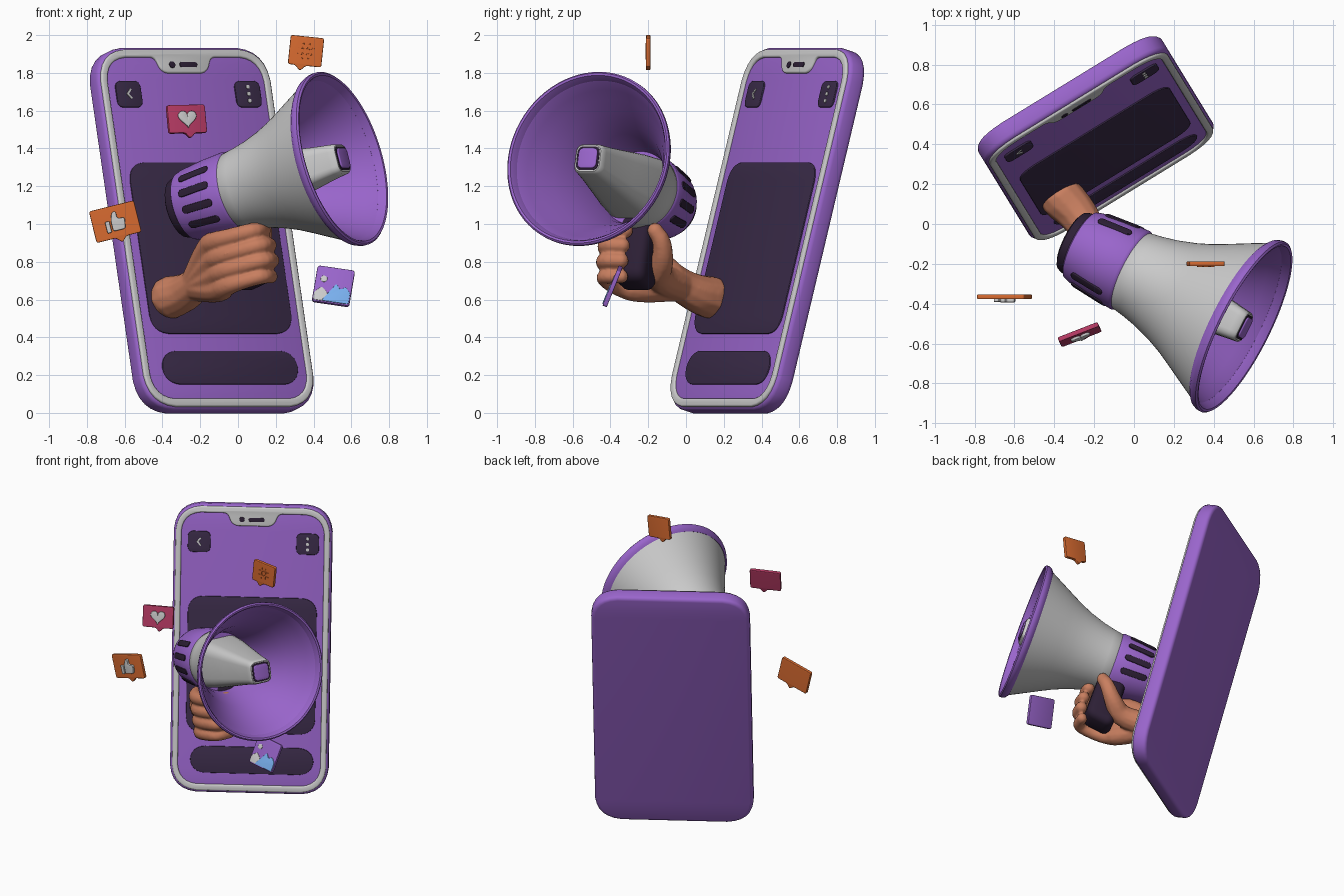
import bpy, bmesh, math
from mathutils import Matrix, Vector
from math import radians as rad, sin, cos, pi

if "Cube" in bpy.data.objects:
    bpy.data.objects.remove(bpy.data.objects["Cube"])

COLORS = dict(purple=(.32, .13, .6), dark=(.026, .014, .036), panel=(.042, .024, .065), skin=(.58, .21, .115),
              orange=(.69, .147, .03), brown=(.3, .1, .04), pink=(.48, .044, .13), blue=(.19, .43, .85))
T, R = Matrix.Translation, Matrix.Rotation


def finish(ob, color, M, angle=40):
    ob.matrix_world = M
    if color:
        m = bpy.data.materials.get(color) or bpy.data.materials.new(color)
        m.diffuse_color = (*COLORS[color], 1)
        m.use_nodes = True
        m.node_tree.nodes["Principled BSDF"].inputs["Base Color"].default_value = m.diffuse_color
        ob.data.materials.clear()
        ob.data.materials.append(m)
    bpy.ops.object.select_all(action='DESELECT')
    ob.select_set(True)
    bpy.context.view_layer.objects.active = ob
    bpy.ops.object.shade_smooth_by_angle(angle=rad(angle))
    return ob


def mesh_object(name, bm):
    me = bpy.data.meshes.new(name)
    bm.to_mesh(me)
    bm.free()
    ob = bpy.data.objects.new(name, me)
    bpy.context.collection.objects.link(ob)
    return ob


def rounded(pts, radii, n=7):
    """Polygon with softened corners; one radius or one per corner."""
    out, pts = [], [Vector(p) for p in pts]
    for i, p in enumerate(pts):
        r = radii[i] if isinstance(radii, tuple) else radii
        a, b = pts[i - 1] - p, pts[(i + 1) % len(pts)] - p
        pa = p + a.normalized() * min(r, a.length * .48)
        pb = p + b.normalized() * min(r, b.length * .48)
        mid = p * .83 + (pa + pb) * .085
        for k in range(n):
            t = k / (n - 1)
            out.append(pa * (1 - t) ** 2 + mid * 2 * t * (1 - t) + pb * t * t)
    return out


def rect(w, h, r, x=0, z=0):
    return rounded([(x - w / 2, z - h / 2), (x + w / 2, z - h / 2), (x + w / 2, z + h / 2), (x - w / 2, z + h / 2)], r)


def plate(name, loops, d0, d1, color, M, bevel=.004):
    """Filled outline in the local xz plane, from depth d0 to d1 towards the front."""
    cu = bpy.data.curves.new(name, 'CURVE')
    cu.dimensions, cu.fill_mode = '2D', 'BOTH'
    for loop in loops:
        s = cu.splines.new('POLY')
        s.points.add(len(loop) - 1)
        for p, q in zip(s.points, loop):
            p.co = (q[0], q[1], 0, 1)
        s.use_cyclic_u = True
    cu.extrude = (d1 - d0) / 2 - bevel
    cu.bevel_depth, cu.offset, cu.bevel_resolution = bevel, -bevel, 2
    tmp = bpy.data.objects.new(name + "_outline", cu)
    bpy.context.collection.objects.link(tmp)
    bpy.context.view_layer.update()
    bm = bmesh.new()
    bm.from_mesh(tmp.evaluated_get(bpy.context.evaluated_depsgraph_get()).to_mesh())
    bpy.data.objects.remove(tmp)
    bmesh.ops.remove_doubles(bm, verts=bm.verts, dist=.0002)
    bmesh.ops.recalc_face_normals(bm, faces=bm.faces)
    return finish(mesh_object(name, bm), color, M @ R(pi / 2, 4, 'X') @ T((0, 0, (d0 + d1) / 2)))


def loft(name, rings, color, M, closed=False, caps=(0, -1)):
    bm = bmesh.new()
    vs = [[bm.verts.new(p) for p in ring] for ring in rings]
    n = len(rings[0])
    for a, b in zip(vs, vs[1:] + (vs[:1] if closed else [])):
        for i in range(n):
            bm.faces.new((a[i], a[(i + 1) % n], b[(i + 1) % n], b[i]))
    if not closed:
        for c in caps:
            bm.faces.new(vs[c])
    bmesh.ops.recalc_face_normals(bm, faces=bm.faces)
    return finish(mesh_object(name, bm), color, M)


def lathe(name, prof, color, M, n=72, **kw):
    return loft(name, [[(x, r * cos(2 * pi * i / n), r * sin(2 * pi * i / n)) for i in range(n)]
                       for x, r in prof], color, M, **kw)


# Phone: body, bezel with notch, screen and panels
P = T((-.19, .43, .965)) @ R(rad(31.5), 4, 'Z') @ R(rad(-15.5), 4, 'X')
plate("phone_body", [rect(1.08, 1.992, .18)], -.057, .048, "purple", P, .025)
plate("phone_bezel", [rect(1.05, 1.962, .17), rounded(
    [(-.487, -.937), (.487, -.937), (.487, .937), (.175, .937), (.14, .85), (-.14, .85), (-.175, .937), (-.487, .937)],
    (.13, .13, .13, .025, .04, .04, .025, .13))], .015, .06, None, P, .01)
plate("screen", [rect(1.0, 1.91, .13)], .03, .046, "dark", P)
plate("main_panel", [rect(.88, .94, .1, .005, -.11)], .04, .055, "panel", P)
plate("bottom_panel", [rect(.84, .185, .1, .018, -.767)], .04, .055, "panel", P)
plate("camera_dot", [rect(.036, .036, .018, -.075, .895)], .05, .064, "dark", P, .002)
plate("speaker_slot", [rect(.11, .028, .014, .025, .895)], .05, .064, "dark", P, .002)
for side, x in (("left", -.365), ("right", .375)):
    plate(side + "_button", [rect(.155, .145, .035, x, .735)], .04, .057, "panel", P)
plate("back_chevron", [[(-.383, .735), (-.357, .765), (-.349, .758), (-.369, .735), (-.349, .712), (-.357, .705)]],
      .05, .062, None, P, .001)
plate("menu_dots", [rect(.022, .022, .011, .375, .735 + k * .038) for k in (-1, 0, 1)], .05, .062, None, P, .001)

# Megaphone, built along local x with its mouth at the origin
G = T((.545, -.515, 1.345)) @ R(rad(-26.7), 4, 'Z') @ R(rad(-15.4), 4, 'Y')
lathe("horn_shell", [(-.67, .19), (-.65, .21), (-.58, .222), (-.5, .24), (-.4, .272), (-.32, .305), (-.24, .345),
                     (-.15, .392), (-.08, .428), (-.03, .454), (-.04, .437), (-.15, .375), (-.32, .287),
                     (-.5, .222), (-.65, .192)], None, G, closed=True)
lathe("horn_lining", [(-.012, .452), (-.04, .43), (-.09, .404), (-.15, .368), (-.24, .321), (-.33, .275),
                      (-.5, .215), (-.58, .2), (-.585, .01)], "purple", G, caps=(-1,))
lathe("horn_rim", [(-.045, .45), (-.03, .468), (-.01, .476), (.006, .476), (.015, .467), (.012, .455),
                   (-.005, .446), (-.03, .437)], "purple", G, closed=True)
lathe("barrel", [(-.62, .19), (-.64, .212), (-.655, .219), (-.78, .21), (-.91, .193), (-.94, .183), (-.95, .165),
                 (-.95, .01)], "purple", G)
lathe("barrel_end", [(-.9, .165), (-.965, .167), (-.99, .158), (-1.0, .14), (-1.002, .01)], "dark", G)
for side in (0, 1):
    for k, phi in enumerate((40, 14, -12, -38)):
        a = rad(180 - phi if side else phi)
        plate(f"slot_{side}_{k}", [rect(.19, .042, .021)], -.012, .006, "dark",
              G @ R(-a, 4, 'X') @ T((-.79, -.208, 0)) @ R(rad(-5.5), 4, 'Z'), .004)

# Rounded square driver inside the horn
loft("driver", [[(x, p[0], p[1]) for p in rect(2 * h, 2 * h, .5 * h)] for x, h in
                ((-.58, .165), (-.45, .15), (-.3, .125), (-.12, .096), (-.03, .084), (.0, .08), (.01, .072))], None, G)
F = G @ R(pi / 2, 4, 'Z')
plate("driver_gap", [rect(.13, .13, .03)], 0, .013, "dark", F, .001)
plate("driver_tip", [rect(.11, .11, .025)], 0, .022, "purple", F, .006)

# Handle
plate("handle", [rounded([(-.77, -.12), (-.58, -.12), (-.565, -.5), (-.77, -.53)], .06)], -.1, .09, "dark", G, .045)

# Hand: chains of balls fused into one skin
W2L = G.inverted()
bm = bmesh.new()


def chain(pts):
    pts = [Vector(p) for p in pts]
    for _ in range(2):  # round off the joints
        pts = [pts[0]] + [q for a, b in zip(pts, pts[1:]) for q in (a.lerp(b, .25), a.lerp(b, .75))] + [pts[-1]]
    for a, b in zip(pts, pts[1:]):
        n = max(1, int((b - a).length / .01))
        for k in range(n):
            p = a.lerp(b, k / n)
            bmesh.ops.create_icosphere(bm, subdivisions=2, radius=p[3], matrix=T(p.xyz))


def to_local(x, y, z, r):
    return (*(W2L @ Vector((x, y, z))), r)


wrist = to_local(-.235, -.02, .67, .092)
chain([to_local(-.355, .125, .612, .116), to_local(-.29, .06, .63, .104), wrist, to_local(-.18, -.09, .72, .09)])
for z, dx in ((-.245, .005), (-.33, .018), (-.412, .012), (-.492, -.015)):
    r = .046 if z > -.45 else .041
    chain([(wrist[0], wrist[1], wrist[2], .08), (-.85, -.06, z, .068), (-.77, -.135, z + .005, .053),
           (-.66, -.15, z, r), (-.535 + dx, -.12, z, r), (-.545 + dx, -.005, z, r * .92)])
chain([(wrist[0], wrist[1], wrist[2], .088), (-.81, .06, -.43, .078), (-.71, .145, -.37, .06),
       (-.64, .165, -.28, .05), (-.6, .13, -.225, .043)])
hand = mesh_object("hand", bm)
mod = hand.modifiers.new("fuse", 'REMESH')
mod.mode, mod.voxel_size, mod.use_smooth_shade = 'VOXEL', .008, True
mod = hand.modifiers.new("soften", 'SMOOTH')
mod.factor, mod.iterations = .5, 8
finish(hand, "skin", G, 180)


# Floating cards
def card_frame(loc, yaw, pitch, roll):
    return T(loc) @ R(rad(yaw), 4, 'Z') @ R(rad(pitch), 4, 'X') @ R(rad(roll), 4, 'Y')


def bubble(name, w, h, tail, color, M):
    x, z = w / 2, h / 2
    pts = [(-x, -z), (tail - .028, -z), (tail, -z - .03), (tail + .028, -z), (x, -z), (x, z), (-x, z)]
    plate(name, [rounded(pts, .012)], -.012, .012, color, M)


H = card_frame((.36, -.2, 1.915), 0, 0, 6)
bubble("hash_card", .178, .155, -.022, "orange", H)
for k in (-.016, .016):
    plate("hash_upright", [rect(.006, .085, .003, k, 0)], .008, .015, "orange", H, .001)
    plate("hash_bar", [rect(.085, .006, .003, 0, k)], .008, .015, "orange", H, .001)

L = card_frame((-.273, -.555, 1.555), 21, -12, -1)
bubble("heart_card", .215, .152, .012, "pink", L)
heart = [(.0032 * 16 * sin(t) ** 3, .0032 * (13 * cos(t) - 5 * cos(2 * t) - 2 * cos(3 * t) - cos(4 * t)) + .003)
         for t in (2 * pi * i / 40 for i in range(40))]
plate("heart_icon", [heart], .008, .024, None, L, .005)

K = card_frame((-.65, -.365, 1.012), 0, 0, -14)
bubble("thumb_card", .245, .172, .012, "orange", K)
plate("thumb_icon", [rounded([(-.022, -.048), (.045, -.048), (.054, .012), (.014, .015), (.016, .055), (-.006, .055),
                              (-.022, .012)], .012)], .008, .028, None, K, .004)
plate("thumb_cuff", [rect(.024, .062, .006, -.042, -.02)], .008, .026, None, K, .004)

I = card_frame((.505, -.388, .67), 0, -22, 9)
plate("picture_card", [rect(.2, .205, .015)], -.012, .012, "purple", I)
plate("picture_sun", [rect(.036, .036, .018, -.055, .03)], .008, .015, None, I, .002)
plate("picture_hill", [rounded([(-.095, -.095), (.0, -.095), (-.03, -.04), (-.06, -.015), (-.095, -.05)], .008)],
      .008, .015, None, I, .002)
plate("picture_peak", [rounded([(-.05, -.095), (.095, -.095), (.095, -.03), (.065, -.0), (.04, -.02), (.015, .012)],
                               .01)], .008, .017, "blue", I, .002)
